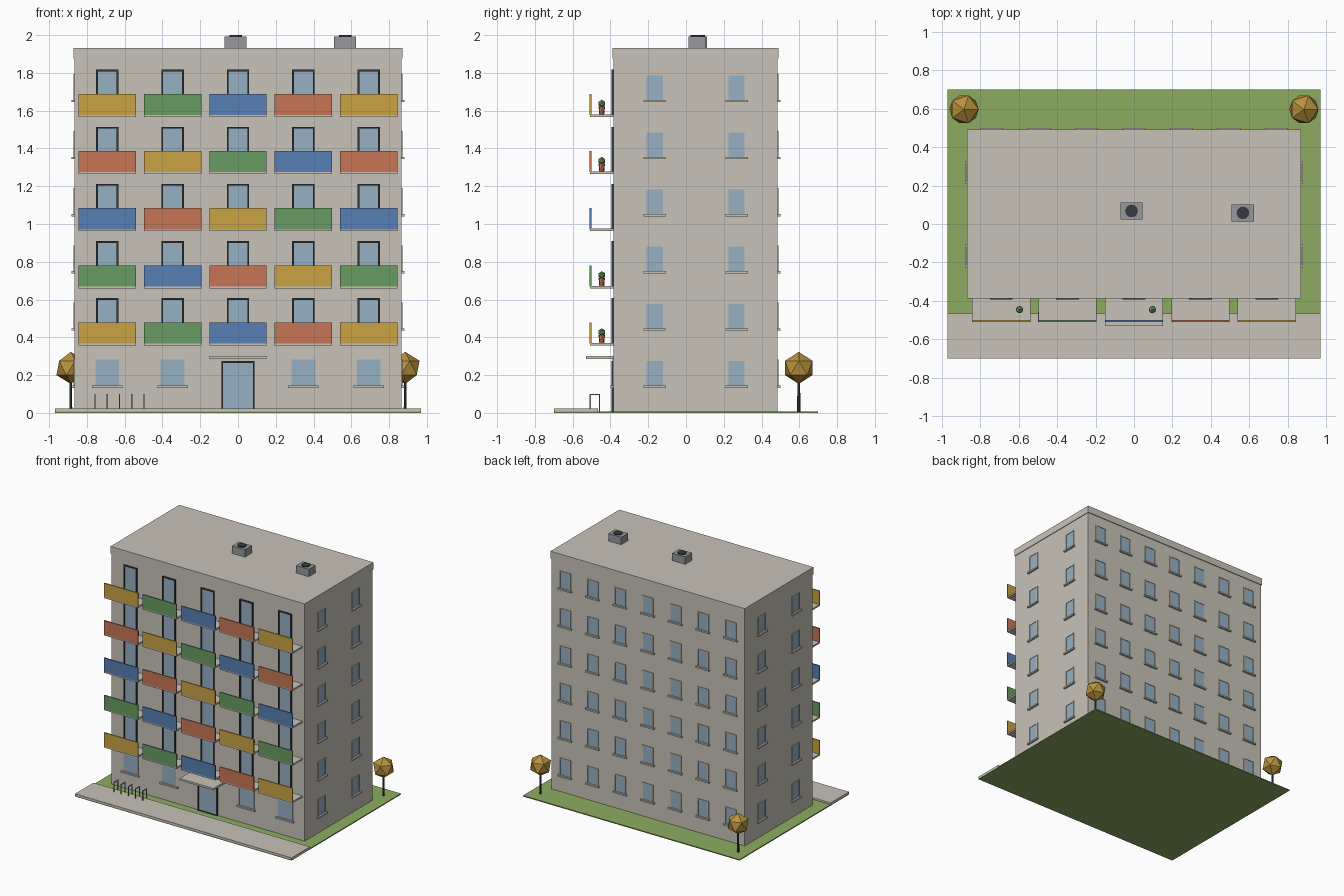
import bpy, bmesh, math
from mathutils import Matrix, Vector

if "Cube" in bpy.data.objects:
    bpy.data.objects.remove(bpy.data.objects["Cube"])


def material(name, r, g, b):
    m = bpy.data.materials.new(name)
    m.diffuse_color = [((c / 255 + 0.055) / 1.055) ** 2.4 for c in (r, g, b)] + [1]
    m.use_nodes = True
    m.node_tree.nodes["Principled BSDF"].inputs["Base Color"].default_value = m.diffuse_color
    return m


WALL = material("warm concrete", 200, 195, 184)
GLASS = material("window blue", 150, 177, 196)
YELLOW = material("panel yellow", 202, 163, 68)
GREEN = material("panel green", 104, 156, 98)
BLUE = material("panel blue", 88, 128, 182)
RED = material("panel red", 198, 118, 86)
GRASS = material("grass green", 140, 172, 98)
DARK = material("dark frame", 56, 58, 64)
METAL = material("grey metal", 150, 152, 156)
LEAF = material("autumn leaf", 184, 147, 62)


def finish(name, bm, mat):
    mesh = bpy.data.meshes.new(name)
    bm.to_mesh(mesh)
    bm.free()
    mesh.materials.append(mat)
    ob = bpy.data.objects.new(name, mesh)
    bpy.context.collection.objects.link(ob)
    return ob


def boxes(name, mat, items):
    """Each item is (x0, x1, y0, y1, z0, z1), optionally with a placing matrix."""
    bm = bmesh.new()
    for b in items:
        x0, x1, y0, y1, z0, z1 = b[:6]
        place = b[6] if len(b) > 6 else Matrix()
        m = Matrix.Translation(((x0 + x1) / 2, (y0 + y1) / 2, (z0 + z1) / 2))
        m = place @ m @ Matrix.Diagonal((x1 - x0, y1 - y0, z1 - z0, 1))
        bmesh.ops.create_cube(bm, size=1, matrix=m)
    return finish(name, bm, mat)


def cylinders(name, mat, items, sides=10):
    """Each item is (x, y, z0, z1, bottom radius, top radius)."""
    bm = bmesh.new()
    for x, y, z0, z1, r0, r1 in items:
        bmesh.ops.create_cone(bm, cap_ends=True, segments=sides, radius1=r0, radius2=r1,
                              depth=z1 - z0, matrix=Matrix.Translation((x, y, (z0 + z1) / 2)))
    return finish(name, bm, mat)


def balls(name, mat, centres, radius):
    bm = bmesh.new()
    for c in centres:
        bmesh.ops.create_icosphere(bm, subdivisions=1, radius=radius,
                                   matrix=Matrix.Translation(c))
    return finish(name, bm, mat)


W, Y0, Y1 = 0.865, -0.383, 0.485          # body half width, front and back
YC = (Y0 + Y1) / 2
FLOOR = 0.3025                            # storey height
BAYS = [(i - 2) * 2 * W / 5 for i in range(5)]

# Plot, pavement, body and parapet
boxes("lawn", GRASS, [(-0.97, 0.97, -0.7, 0.7, 0, 0.008)])
boxes("pavement", WALL, [(-0.97, 0.97, -0.7, -0.465, 0.004, 0.022)])
boxes("building_body", WALL, [(-W, W, Y0, Y1, 0.004, 1.9)])
boxes("roof_parapet", WALL, [(-0.87, 0.87, Y0 - 0.006, Y1 + 0.006, 1.876, 1.933)])

# Windows are laid out on a wall whose outside is local -y
front = Matrix.Translation((0, Y0, 0))
back = Matrix.Translation((0, Y1, 0)) @ Matrix.Rotation(math.pi, 4, 'Z')
right = Matrix.Translation((W, YC, 0)) @ Matrix.Rotation(math.pi / 2, 4, 'Z')
left = Matrix.Translation((-W, YC, 0)) @ Matrix.Rotation(-math.pi / 2, 4, 'Z')
glass, frames, sills, dark = [], [], [], []


def surround(out, x, hw, z0, z1, t, depth, wall, bottom):
    """Frame bars around an opening of half width hw."""
    for s in (-1, 1):
        a, b = sorted((x + s * hw, x + s * (hw + t)))
        out.append((a, b, -depth, 0, z0, z1 + t, wall))
    out.append((x - hw, x + hw, -depth, 0, z1, z1 + t, wall))
    if bottom:
        out.append((x - hw, x + hw, -depth, 0, z0, z0 + t, wall))


def window(wall, x, z, hw, height):
    glass.append((x - hw, x + hw, -0.002, 0.0, z, z + height, wall))
    surround(frames, x, hw, z, z + height, 0.007, 0.006, wall, False)
    sills.append((x - hw - 0.017, x + hw + 0.017, -0.016, 0, z - 0.012, z, wall))


for k in range(6):
    z = 0.145 + k * FLOOR
    for i in range(7):
        window(back, (i - 3) * 2 * W / 7, z, 0.043, 0.13)
    for wall in (right, left):
        for s in (-1, 1):
            window(wall, s * (Y1 - Y0) / 4, z, 0.043, 0.13)
for x in BAYS:
    if x != 0:
        window(front, x, 0.145, 0.063, 0.138)

# Balcony doors and the street door share dark frames
for k in range(5):
    z = 0.37 + k * FLOOR
    for x in BAYS:
        glass.append((x - 0.05, x + 0.05, -0.003, 0, z, z + 0.228, front))
        surround(dark, x, 0.05, z, z + 0.228, 0.009, 0.011, front, False)
glass.append((-0.079, 0.079, -0.003, 0, 0.008, 0.265, front))
surround(dark, 0, 0.079, 0.003, 0.265, 0.009, 0.011, front, True)

boxes("window_glass", GLASS, glass)
boxes("window_frames", WALL, frames)
boxes("window_sills", WALL, sills)
boxes("door_frames", DARK, dark)

# Balcony slabs, and fronts whose colours step along the diagonal
slabs = []
panels = {"yellow": [], "green": [], "blue": [], "red": []}
names = list(panels)
for k in range(5):
    z = 0.357 + k * FLOOR
    for c, x in enumerate(BAYS):
        slabs.append((x - 0.152, x + 0.152, -0.508, Y0, z, z + 0.013))
        panels[names[(c + k) % 4]].append((x - 0.152, x + 0.152, -0.511, -0.501,
                                           z + 0.01, z + 0.122))
boxes("balcony_slabs", WALL, slabs)
for n, mat in zip(names, (YELLOW, GREEN, BLUE, RED)):
    boxes("balcony_fronts_" + n, mat, panels[n])
boxes("entrance_canopy", WALL, [(-0.152, 0.152, -0.53, Y0, 0.285, 0.3)])

# Potted shrubs on some balconies
pots, shrubs = [], []
for k, c in ((0, 1), (1, 3), (3, 0), (4, 0), (4, 2)):
    x, z = BAYS[c] + 0.096, 0.37 + k * FLOOR
    pots.append((x, -0.446, z, z + 0.042, 0.013, 0.017))
    shrubs.append(Vector((x, -0.446, z + 0.057)))
cylinders("plant_pots", RED, pots, 8)
balls("shrubs", GREEN, shrubs, 0.021)

# Roof vents with round fans
vents = [(-0.013, 0.068), (0.567, 0.058)]
boxes("roof_vents", METAL, [(x - 0.058, x + 0.058, y - 0.044, y + 0.044, 1.93, 1.993)
                            for x, y in vents])
cylinders("vent_fans", DARK, [(x, y, 1.99, 2.0, 0.033, 0.033) for x, y in vents], 12)

# Bicycle stands: five square hoops
hoops = []
for i in range(5):
    x, t = -0.757 + i * 0.0648, 0.003
    for y in (-0.507, -0.458):
        hoops.append((x - t, x + t, y - t, y + t, 0.006, 0.1))
    hoops.append((x - t, x + t, -0.504, -0.461, 0.094, 0.1))
boxes("bicycle_stands", METAL, hoops)

# Two trees at the rear corners
spots = [(-0.885, 0.597), (0.885, 0.597)]
cylinders("tree_trunks", DARK, [(x, y, 0.002, 0.18, 0.009, 0.007) for x, y in spots], 6)
balls("tree_crowns", LEAF, [Vector((x, y, 0.238)) for x, y in spots], 0.085)
